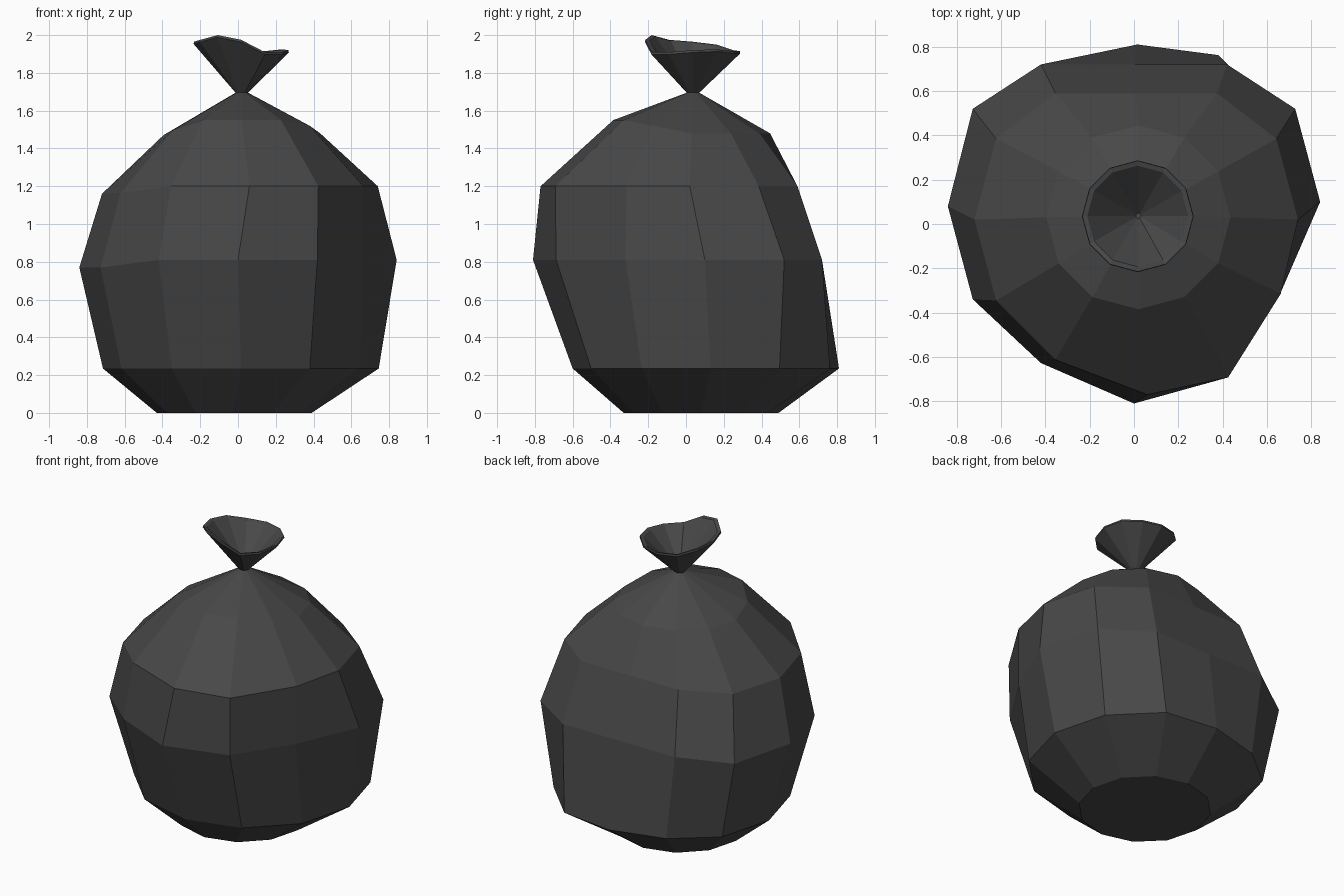
import bpy, bmesh
from math import cos, sin, tau

if "Cube" in bpy.data.objects:
    bpy.data.objects.remove(bpy.data.objects["Cube"])

N = 12  # sides; index 0 = right, 3 = back, 6 = left, 9 = front

mat = bpy.data.materials.new("dark_plastic")
mat.diffuse_color = (0.065, 0.065, 0.065, 1)
mat.use_nodes = True
mat.node_tree.nodes["Principled BSDF"].inputs["Base Color"].default_value = mat.diffuse_color


def ring(cx, cy, r, z, ymax=9, moves={}):
    """Ring of points, flattened at the back, with a few pushed points."""
    zs = z if isinstance(z, list) else [z] * N
    pts = []
    for k in range(N):
        a = tau * k / N
        p = [cx + r * cos(a), min(cy + r * sin(a), ymax), zs[k]]
        pts.append([u + v for u, v in zip(p, moves.get(k, (0, 0, 0)))])
    return pts


def loft(name, rings, cap_start=False, cap_end=False):
    bm = bmesh.new()
    loops = [[bm.verts.new(p) for p in r] for r in rings]
    for a, b in zip(loops, loops[1:]):
        for k in range(N):
            j = (k + 1) % N
            bm.faces.new((a[k], a[j], b[j], b[k]))
    if cap_start:
        bm.faces.new(loops[0][::-1])
    if cap_end:
        bm.faces.new(loops[-1])
    me = bpy.data.meshes.new(name)
    bm.to_mesh(me)
    bm.free()
    me.materials.append(mat)
    ob = bpy.data.objects.new(name, me)
    bpy.context.collection.objects.link(ob)
    return ob


# Lumpy body, from the flat base up to the tied neck
neck = ring(0.02, 0.037, 0.033, 1.695)
shoulder_z = [1.48, 1.48, 1.48, 1.48, 1.48, 1.47, 1.47, 1.50, 1.55, 1.55, 1.55, 1.52]
loft("bag_body", [
    ring(-0.02, 0.08, 0.41, 0),
    ring(0.015, 0.13, 0.73, 0.235, 0.81, {4: (0, -0.05, 0)}),
    ring(0, 0.10, 0.84, 0.81, 0.72, {
        5: (0, 0, -0.04), 6: (0, -0.02, -0.04), 7: (0, -0.02, -0.04),
        9: (0, -0.07, 0), 10: (0, -0.06, 0), 11: (-0.07, 0, 0)}),
    ring(0.01, 0.02, 0.73, 1.20, 0.59, {
        5: (0, 0, -0.035), 6: (0, 0, -0.04), 7: (0, 0, -0.035),
        9: (0.05, -0.06, 0), 10: (0.05, -0.08, 0), 11: (0.02, 0.03, 0)}),
    ring(0.02, 0.03, 0.415, shoulder_z),
    neck,
], cap_start=True)

# Flared opening above the tie, with a thin lip and hollow inside
rim_z = [1.92, 1.925, 1.915, 1.915, 1.92, 1.95, 1.965, 1.975, 2.0, 1.975, 1.91, 1.91]
lip_z = [z - 0.012 for z in rim_z]
loft("bag_gathered_top", [
    neck,
    ring(0.017, 0.035, 0.252, lip_z),
    ring(0.017, 0.035, 0.250, rim_z),
    ring(0.017, 0.035, 0.228, [z - 0.006 for z in rim_z]),
    ring(0.02, 0.037, 0.012, 1.715),
], cap_end=True)
